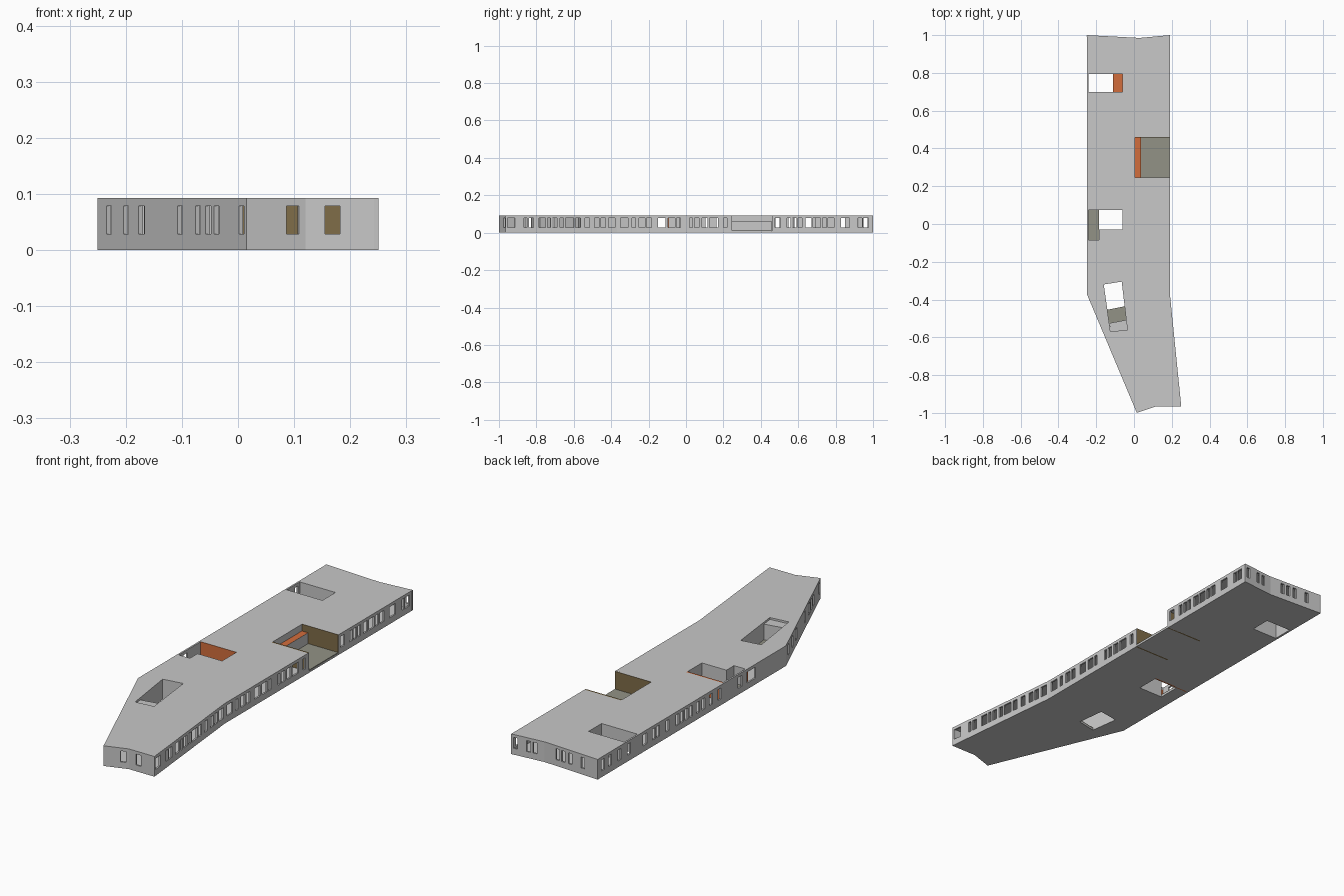
import bpy, bmesh
from mathutils import Vector

if "Cube" in bpy.data.objects:
    bpy.data.objects.remove(bpy.data.objects["Cube"])

H = 0.093           # building height
T = 0.008           # wall thickness
SILL, HEAD = 0.029, 0.079


def material(name, rgb):
    m = bpy.data.materials.new(name)
    m.diffuse_color = (*rgb, 1)
    m.use_nodes = True
    m.node_tree.nodes["Principled BSDF"].inputs["Base Color"].default_value = m.diffuse_color
    return m


GREY = material("light grey", (0.58, 0.58, 0.58))
ORANGE = material("orange", (0.65, 0.155, 0.045))
OLIVE = material("olive grey floor", (0.29, 0.29, 0.24))
BROWN = material("olive brown", (0.216, 0.153, 0.065))


def finish(bm, name, mat, thick):
    me = bpy.data.meshes.new(name)
    bm.to_mesh(me)
    bm.free()
    me.materials.append(mat)
    ob = bpy.data.objects.new(name, me)
    bpy.context.collection.objects.link(ob)
    sol = ob.modifiers.new("thickness", 'SOLIDIFY')
    sol.thickness, sol.offset = thick, -1
    return ob


def slab(name, outline, top, thick, mat, holes=()):
    """Horizontal plate with holes; its upper face is at z = top."""
    bm = bmesh.new()
    for loop in (outline, *holes):
        vs = [bm.verts.new((x, y, top)) for x, y in loop]
        for i, v in enumerate(vs):
            bm.edges.new((v, vs[i - 1]))
    bmesh.ops.triangle_fill(bm, edges=bm.edges[:], use_beauty=True,
                            normal=(0, 0, 1))
    bm.normal_update()
    bmesh.ops.reverse_faces(bm, faces=[f for f in bm.faces if f.normal.z < 0])
    return finish(bm, name, mat, thick)


def wall(name, p, q, mat=GREY, axis=0, openings=(), z=(0, SILL, HEAD, H), thick=T):
    """Upright wall from p to q (visible side on the right hand of the path).
    openings are (low, high) world coordinates along the given axis."""
    p, q = Vector(p), Vector(q)
    spans = [sorted((c - p[axis]) / (q[axis] - p[axis]) for c in o) for o in openings]
    us = sorted({0.0, 1.0, *[u for s in spans for u in s]})
    bm = bmesh.new()
    grid = [[bm.verts.new((*p.lerp(q, u), h)) for h in z] for u in us]
    for i in range(len(us) - 1):
        mid = (us[i] + us[i + 1]) / 2
        is_open = any(a < mid < b for a, b in spans)
        for k in range(len(z) - 1):
            if is_open and k == 1:
                continue
            bm.faces.new((grid[i][k], grid[i + 1][k],
                          grid[i + 1][k + 1], grid[i][k + 1]))
    return finish(bm, name, mat, thick)


def centred(centres, width):
    return [(c - width / 2, c + width / 2) for c in centres]


def rect(x0, x1, y0, y1):
    return [(x0, y0), (x1, y0), (x1, y1), (x0, y1)]


# footprint corners
BACK_L, BACK_M, BACK_R = (-0.25, 1.0), (0.03, 0.985), (0.19, 1.0)
BEND_R, FRONT_R = (0.19, -0.37), (0.25, -0.965)
FRONT_M, FRONT_L, BEND_L = (0.12, -0.965), (0.015, -1.0), (-0.25, -0.37)
NOTCH = [(0.19, 0.245), (0.005, 0.245), (0.005, 0.46), (0.19, 0.46)]
BASE = [BACK_L, FRONT_L, FRONT_M, FRONT_R, BEND_R, BACK_R, BACK_M]
BASE.insert(1, BEND_L)

# courtyards (roof openings) and the smaller openings through the floor
YARD_A = rect(-0.242, -0.06, 0.70, 0.795)
YARD_B = [(-0.242, 0.075), (-0.06, 0.075), (-0.06, -0.03),
          (-0.185, -0.03), (-0.185, -0.085), (-0.242, -0.085)]
YARD_C = [(-0.16, -0.32), (-0.065, -0.305), (-0.035, -0.56), (-0.125, -0.57)]
C_MID = [(-0.145, -0.455), (-0.045, -0.435)]
C_LOW = [(-0.13, -0.525), (-0.037, -0.507)]

slab("floor_slab", BASE, 0.008, 0.008, GREY,
     [rect(-0.24, -0.11, 0.70, 0.795), rect(-0.185, -0.06, -0.03, 0.075),
      [YARD_C[0], YARD_C[1], C_MID[1], C_MID[0]]])
roof_outline = [BACK_L, BEND_L, FRONT_L, FRONT_M, FRONT_R, BEND_R, *NOTCH, BACK_R, BACK_M]
slab("roof_slab", roof_outline, H, 0.01, GREY, [YARD_A, YARD_B, YARD_C])

# right side walls with irregular windows
wall("right_wall_front", FRONT_R, BEND_R, axis=1, openings=[
    (-.955, -.915), (-.865, -.85), (-.84, -.815), (-.785, -.75), (-.74, -.725),
    (-.715, -.69), (-.675, -.655), (-.645, -.6), (-.59, -.565), (-.54, -.515),
    (-.49, -.465), (-.455, -.43), (-.415, -.38)])
wall("right_wall_middle", BEND_R, NOTCH[0], axis=1, openings=[
    (-.35, -.31), (-.29, -.27), (-.25, -.22), (-.21, -.185), (-.15, -.11),
    (-.095, -.06), (-.05, -.03), (.02, .035), (.045, .07), (.085, .115),
    (.125, .17), (.2, .22)])
wall("right_wall_back", NOTCH[3], BACK_R, axis=1, openings=[
    (.475, .505), (.54, .56), (.57, .59), (.6, .62), (.64, .67), (.68, .72),
    (.73, .75), (.76, .79), (.83, .875), (.92, .94), (.945, .975)])

# end walls
wall("back_wall_right", BACK_R, BACK_M, openings=centred([0.17, 0.107, 0.076], 0.018))
wall("back_wall_left", BACK_M, BACK_L,
     openings=centred([-0.038, -0.069, -0.105, -0.172], 0.018))
wall("front_wall_left", FRONT_L, FRONT_M, openings=[(0.086, 0.109)])
wall("front_wall_right", FRONT_M, FRONT_R, openings=[(0.155, 0.182)])

# left side walls
wall("left_wall", BACK_L, BEND_L, axis=1, openings=[
    *centred([.96, .91, .84, .77], 0.022), (.64, .67),
    *centred([.59, .56, .49, .42, .385, .352, .32, .27, .23, .175, .115], 0.022),
    (-.05, -.02), (-.15, -.085)])
wall("left_wall_angled", BEND_L, FRONT_L, openings=[
    *centred([-.23, -.2, -.103, -.071, -.053, -.038, .006], 0.009), (-.177, -.167)])
wall("entrance_door", (-0.241, -0.085), (-0.241, -0.108), ORANGE, z=(0.008, 0.08), axis=1)

# recessed terrace on the right side
wall("terrace_back_wall", NOTCH[1], NOTCH[2], axis=1)
wall("terrace_wall_rear", (0.005, 0.459), (0.189, 0.459), BROWN)
wall("terrace_wall_front", (0.189, 0.246), (0.005, 0.246), BROWN)
slab("terrace_floor", rect(0.035, 0.189, 0.247, 0.458), 0.012, 0.004, OLIVE)
slab("terrace_ledge_top", rect(0.005, 0.036, 0.247, 0.458), 0.062, 0.004, ORANGE)
wall("terrace_ledge_front", (0.0365, 0.247), (0.0365, 0.458), z=(0.008, 0.062), axis=1)

# rear courtyard
wall("rear_yard_back_wall", (-0.242, 0.795), (-0.06, 0.795))
wall("rear_yard_side_wall", (-0.06, 0.795), (-0.06, 0.70), axis=1)
wall("rear_yard_front_wall", (-0.06, 0.70), (-0.242, 0.70))
slab("rear_yard_floor", rect(-0.11, -0.06, 0.70, 0.795), 0.012, 0.004, ORANGE)

# middle courtyard with side alcove
for i in range(5):
    (x0, y0), (x1, y1) = YARD_B[i], YARD_B[i + 1]
    if i == 0:
        y0 = y1 = y0 - 0.001
    wall(f"middle_yard_wall_{i + 1}", (x0, y0), (x1, y1), ORANGE if i == 0 else GREY,
         axis=0 if x0 != x1 else 1)
slab("middle_yard_floor", rect(-0.242, -0.185, -0.085, 0.074), 0.012, 0.004, OLIVE)

# front courtyard with canopy
for i in range(4):
    wall(f"front_yard_wall_{i + 1}", YARD_C[i], YARD_C[(i + 1) % 4])
slab("front_yard_floor", [C_MID[0], C_MID[1], C_LOW[1], C_LOW[0]], 0.012, 0.004, OLIVE)
slab("front_yard_canopy", [C_LOW[0], C_LOW[1], YARD_C[2], YARD_C[3]], 0.084, 0.006, GREY)
wall("canopy_wall", C_LOW[1], C_LOW[0], z=(0.008, 0.078))
wall("front_yard_door", (-0.044, -0.455), (-0.038, -0.506), ORANGE, axis=1,
     z=(0.012, 0.078), thick=0.003)
